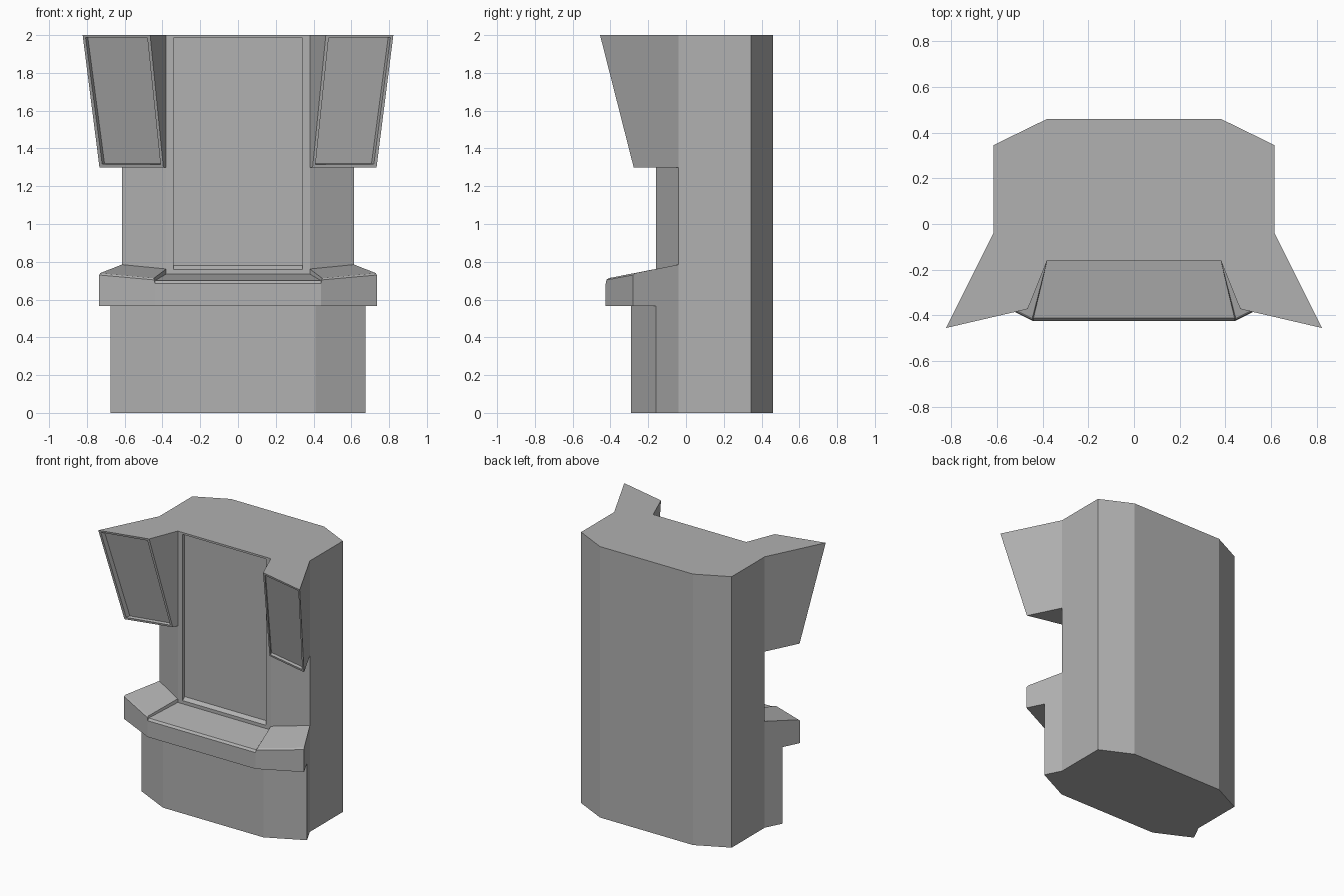
import bpy, bmesh
from mathutils import Vector

if "Cube" in bpy.data.objects:
    bpy.data.objects.remove(bpy.data.objects["Cube"])

grey = bpy.data.materials.new("grey_metal")
grey.diffuse_color = (.44, .44, .44, 1)
grey.use_nodes = True
grey.node_tree.nodes["Principled BSDF"].inputs["Base Color"].default_value = grey.diffuse_color


def at(pts, z):
    return [(x, y, z) for x, y in pts]


def across(half):
    # mirrored left points followed by the right half, running left to right
    return [(-p[0], *p[1:]) for p in reversed(half)] + list(half)


def ring(half):
    return half + [(-x, y) for x, y in reversed(half)]


def strip(low, high):
    return [[low[i], low[i + 1], high[i + 1], high[i]] for i in range(len(low) - 1)]


def make(name, faces, mirror=False, recess=None, margin=.02, push=(0, 0, 0), squeeze=1, lift=(0, 0)):
    """Build an object from faces; one face may get a rim and be pushed in."""
    bm = bmesh.new()
    cache, made = {}, []
    for pts in faces:
        vs = []
        for p in pts:
            k = tuple(round(c, 5) for c in p)
            if k not in cache:
                cache[k] = bm.verts.new(k)
            if cache[k] not in vs:
                vs.append(cache[k])
        if len(vs) > 2:
            made.append(bm.faces.new(vs))
    bm.normal_update()
    if recess is not None:
        f = made[recess]
        bmesh.ops.inset_individual(bm, faces=[f], thickness=margin)
        low = sorted(f.verts, key=lambda v: v.co.z)[:2]
        for v in f.verts:
            v.co.x *= squeeze
        for v in low:
            v.co.z += lift[0]
        low_co = [v.co.copy() for v in low]
        bmesh.ops.inset_individual(bm, faces=[f], thickness=0)
        for v in f.verts:
            if any((v.co - c).length < 1e-5 for c in low_co):
                v.co.z += lift[1]
            v.co += Vector(push)
    me = bpy.data.meshes.new(name)
    bm.to_mesh(me)
    bm.free()
    me.materials.append(grey)
    ob = bpy.data.objects.new(name, me)
    bpy.context.collection.objects.link(ob)
    if mirror:
        ob.modifiers.new("mirror", 'MIRROR').use_mirror_merge = False


# Plan outlines, right half only
back = [(.615, -.04), (.615, .345), (.38, .46)]
base = [(.41, -.29), (.675, -.16), (.615, -.04)]
ledge = [(.44, -.425), (.735, -.28), (.615, -.04)]
wing_low = [(.38, -.16), (.395, -.197), (.7335, -.277), (.615, -.04)]
wing_top = [(.38, -.16), (.465, -.372), (.8225, -.455), (.615, -.04)]

# Main cabinet: sides and back, roof, floor
shell = ring(back)
make("cabinet", strip(at(shell, 0), at(shell, 2))
     + [at(ring(wing_top + back[1:]), 2),
        at(ring(base + back[1:]), 0)[::-1]])

# Recessed central front panel and the angled cheeks beside it
make("front_panel", [[(-.38, -.16, .735), (.38, -.16, .735), (.38, -.16, 2), (-.38, -.16, 2)]],
     recess=0, push=(0, .025, 0), squeeze=.335 / .36, lift=(.01, .02))
make("cheek", [[(.38, -.16, .762), (.615, -.04, .785), (.615, -.04, 1.3), (.38, -.16, 1.3)]],
     mirror=True)

# Plinth
front = across(base)
make("plinth", strip(at(front, 0), at(front, .565)))

# Ledge: underside, front band and sunken middle desk
rim = across(ledge)
desk = [(.44, -.425, .565), (.44, -.425, .685), (.44, -.412, .70), (.38, -.16, .735)]
middle = [[(-a[0], *a[1:]), a, b, (-b[0], *b[1:])] for a, b in zip(desk, desk[1:])]
make("ledge_middle", strip(at(front, .565), at(rim, .565)) + middle)

# Ledge ends: raised sloping tops with a narrow front bevel
corner, outer, rear = (.443, -.421, .704), (.735, -.28, .73), (.615, -.04, .785)
corner_in, outer_in, rear_in = (.445, -.411, .713), (.73, -.27, .740), (.38, -.16, .762)
make("ledge_end", [
    [desk[0], (.735, -.28, .565), outer, corner, desk[1]],
    [(.735, -.28, .565), (.615, -.04, .565), rear, outer_in, outer],
    [corner, outer, outer_in, corner_in],
    [corner_in, outer_in, rear, rear_in],
    [desk[1], corner, corner_in, rear_in, desk[3], desk[2]],
], mirror=True)

# Flared side wings with recessed screens
make("wing", strip(at(wing_low, 1.3), at(wing_top, 2)) + [at(wing_low, 1.3)[::-1]],
     mirror=True, recess=1, margin=.022, push=(-.012, .025, 0), lift=(0, .005))
